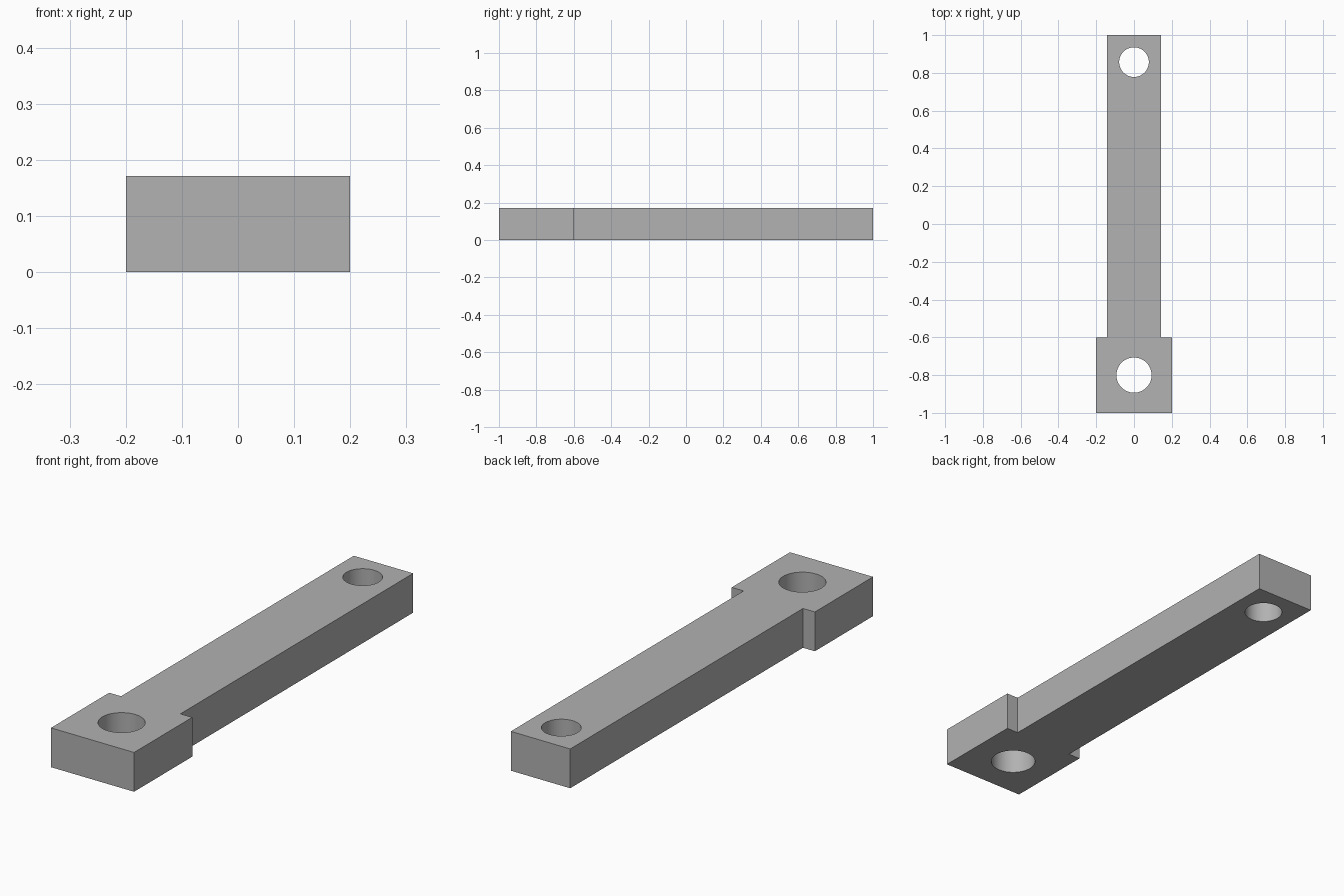
import bpy
import bmesh
import math

cube = bpy.data.objects.get("Cube")
if cube:
    bpy.data.objects.remove(cube, do_unlink=True)

HEIGHT = 0.171
HEAD_W, ARM_W = 0.2, 0.143      # half widths
SHOULDER_Y = -0.6

grey = bpy.data.materials.new("plain_grey")
grey.use_nodes = True
colour = (0.445, 0.445, 0.445, 1)
grey.diffuse_color = colour
grey.node_tree.nodes["Principled BSDF"].inputs["Base Color"].default_value = colour

# Link bar: half outline mirrored across x, then extruded upward
half = [(HEAD_W, -1), (HEAD_W, SHOULDER_Y), (ARM_W, SHOULDER_Y), (ARM_W, 1)]
outline = half + [(-x, y) for x, y in reversed(half)]
bm = bmesh.new()
base = bm.faces.new([bm.verts.new((x, y, 0)) for x, y in outline])
top = bmesh.ops.extrude_face_region(bm, geom=[base], use_keep_orig=True)["geom"]
bmesh.ops.translate(bm, vec=(0, 0, HEIGHT),
                    verts=[g for g in top if isinstance(g, bmesh.types.BMVert)])
bmesh.ops.recalc_face_normals(bm, faces=bm.faces)
mesh = bpy.data.meshes.new("link_bar")
bm.to_mesh(mesh)
bm.free()
mesh.materials.append(grey)
bar = bpy.data.objects.new("link_bar", mesh)
bpy.context.collection.objects.link(bar)


def drill(name, y, radius):
    """Cut a round through-hole in the bar."""
    bpy.ops.mesh.primitive_cylinder_add(vertices=64, radius=radius, depth=HEIGHT * 2,
                                        location=(0, y, HEIGHT / 2))
    cutter = bpy.context.object
    cutter.name = name
    cutter.hide_render = True
    cutter.data.materials.append(grey)
    cut = bar.modifiers.new(name, 'BOOLEAN')
    cut.operation = 'DIFFERENCE'
    cut.solver = 'EXACT'
    cut.object = cutter
    bpy.ops.object.select_all(action='DESELECT')
    bar.select_set(True)
    bpy.context.view_layer.objects.active = bar
    bpy.ops.object.modifier_apply(modifier=cut.name)
    bpy.data.objects.remove(cutter, do_unlink=True)


# Pivot holes at the wide head and the narrow end
drill("head_hole_cutter", -0.8, 0.093)
drill("end_hole_cutter", 0.857, 0.0785)

bpy.ops.object.shade_smooth_by_angle(angle=math.radians(30))
